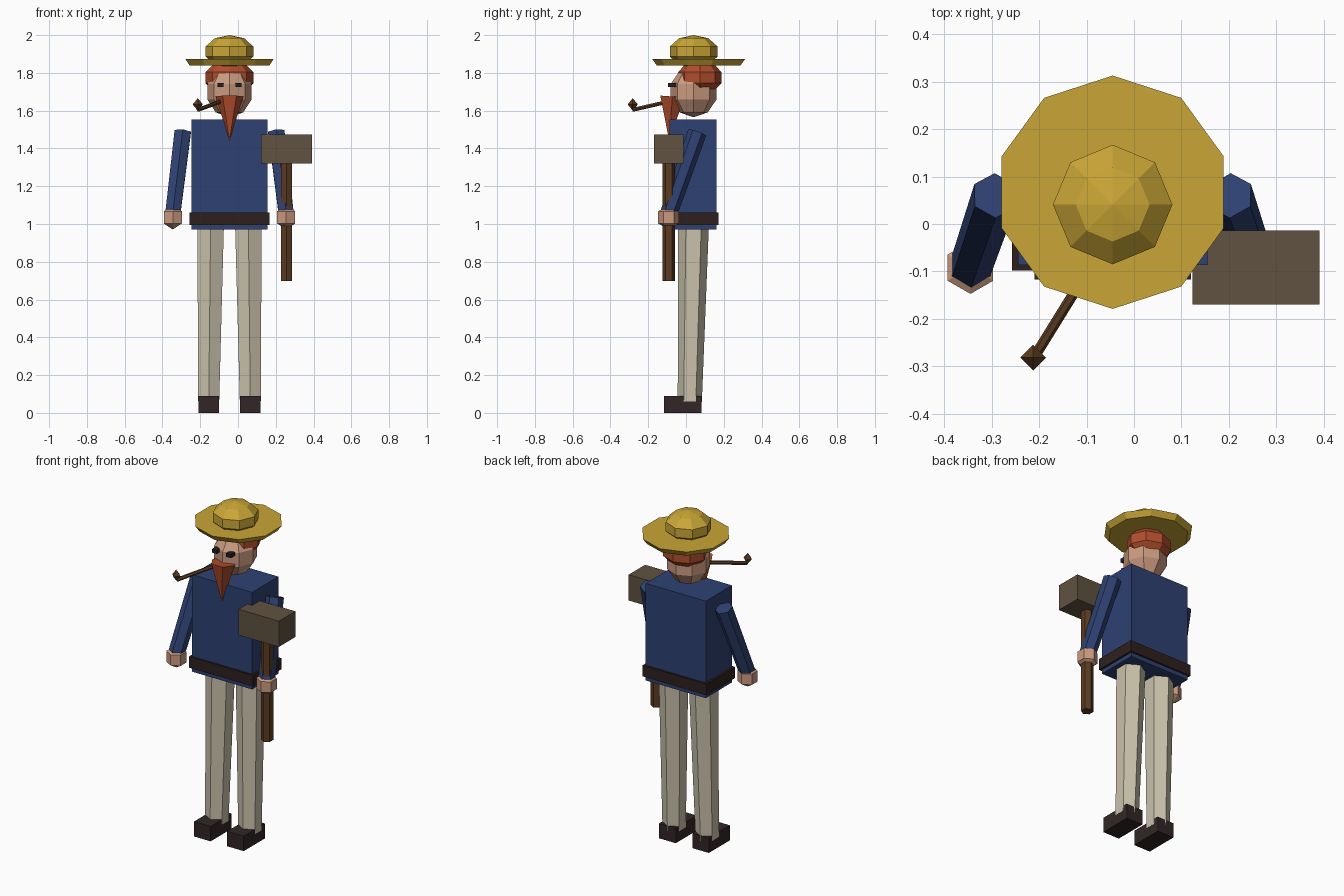
import bpy, bmesh
from mathutils import Vector, Matrix

if "Cube" in bpy.data.objects:
    bpy.data.objects.remove(bpy.data.objects["Cube"])

CX = -0.045  # body mid-line


def mat(name, r, g, b):
    def lin(c):
        c /= 255
        return c / 12.92 if c <= 0.04045 else ((c + 0.055) / 1.055) ** 2.4
    m = bpy.data.materials.new(name)
    m.diffuse_color = (lin(r), lin(g), lin(b), 1)
    m.use_nodes = True
    m.node_tree.nodes["Principled BSDF"].inputs["Base Color"].default_value = m.diffuse_color
    return m


STRAW = mat("straw", 202, 166, 54)
SKIN = mat("skin", 203, 155, 128)
GINGER = mat("ginger", 178, 78, 44)
BLUE = mat("blue_cloth", 46, 65, 114)
BEIGE = mat("beige_cloth", 202, 194, 172)
LEATHER = mat("dark_leather", 46, 32, 30)
SHOE = mat("shoe_leather", 50, 38, 38)
WOOD = mat("wood", 92, 60, 34)
IRON = mat("hammer_metal", 96, 82, 64)
BLACK = mat("eye_dark", 32, 30, 34)


def finish(name, bm, material):
    bmesh.ops.recalc_face_normals(bm, faces=bm.faces[:])
    me = bpy.data.meshes.new(name)
    bm.to_mesh(me)
    bm.free()
    me.materials.append(material)
    ob = bpy.data.objects.new(name, me)
    bpy.context.collection.objects.link(ob)
    return ob


def box(name, x, y, z, material):
    """Box from (min, max) pairs."""
    bm = bmesh.new()
    mid = Vector([(a + b) / 2 for a, b in (x, y, z)])
    size = [b - a for a, b in (x, y, z)]
    bmesh.ops.create_cube(bm, size=1, matrix=Matrix.Translation(mid) @ Matrix.Diagonal((*size, 1)))
    return finish(name, bm, material)


def ball(name, centre, radii, segs, rings, material):
    bm = bmesh.new()
    bmesh.ops.create_uvsphere(bm, u_segments=segs, v_segments=rings, radius=1,
                              matrix=Matrix.Translation(centre) @ Matrix.Diagonal((*radii, 1)))
    return finish(name, bm, material)


def limb(name, low, high, r_low, r_high, sides, material, spin=0.0):
    """Tapered prism between two points."""
    low, high = Vector(low), Vector(high)
    d = high - low
    rot = Vector((0, 0, 1)).rotation_difference(d).to_matrix().to_4x4()
    bm = bmesh.new()
    bmesh.ops.create_cone(bm, cap_ends=True, segments=sides, radius1=r_low, radius2=r_high,
                          depth=d.length,
                          matrix=Matrix.Translation((low + high) / 2) @ rot @ Matrix.Rotation(spin, 4, 'Z'))
    return finish(name, bm, material)


# Torso and belt
box("shirt", (CX - 0.2, CX + 0.2), (-0.087, 0.162), (0.97, 1.553), BLUE)
box("belt", (CX - 0.212, CX + 0.212), (-0.098, 0.173), (0.995, 1.062), LEATHER)

# Paired parts, mirrored about the mid-line
for side, s in (("left", 1), ("right", -1)):
    limb(side + "_leg", (CX + s * 0.11, 0.02, 0.06), (CX + s * 0.1, 0.04, 0.99), 0.064, 0.081, 6, BEIGE)
    box(side + "_shoe", (CX + s * 0.11 - 0.055, CX + s * 0.11 + 0.055), (-0.117, 0.083), (0, 0.09), SHOE)
    limb(side + "_arm", (CX + s * 0.3, -0.092, 1.055), (CX + s * 0.248, 0.06, 1.485), 0.046, 0.05, 6, BLUE)
    ball(side + "_hand", (CX + s * 0.3, -0.092, 1.035), (0.064, 0.064, 0.064), 6, 3, SKIN)
    box(side + "_eye", (CX + s * 0.047 - 0.016, CX + s * 0.047 + 0.016), (-0.094, -0.05), (1.725, 1.746), BLACK)

# Head, hair and beard
ball("head", (CX, 0.04, 1.70), (0.123, 0.127, 0.135), 8, 5, SKIN)
ball("hair", (CX, 0.073, 1.775), (0.133, 0.12, 0.095), 8, 5, GINGER)
limb("beard", (CX, -0.089, 1.445), (CX, -0.072, 1.675), 0.001, 0.074, 6, GINGER, 0.5236)

# Hat
limb("hat_brim", (CX, 0.067, 1.84), (CX, 0.067, 1.873), 0.222, 0.246, 10, STRAW)
ball("hat_crown", (CX, 0.041, 1.913), (0.1325, 0.1325, 0.087), 8, 5, STRAW)

# Smoking pipe
limb("pipe_stem", (-0.08, -0.07, 1.653), (-0.21, -0.28, 1.605), 0.011, 0.011, 6, WOOD)
ball("pipe_bowl", (-0.213, -0.282, 1.633), (0.027, 0.027, 0.033), 4, 2, WOOD)

# Hammer
limb("hammer_handle", (0.257, -0.091, 0.697), (0.257, -0.091, 1.36), 0.034, 0.034, 6, WOOD)
box("hammer_head", (0.123, 0.391), (-0.17, -0.014), (1.32, 1.475), IRON)
